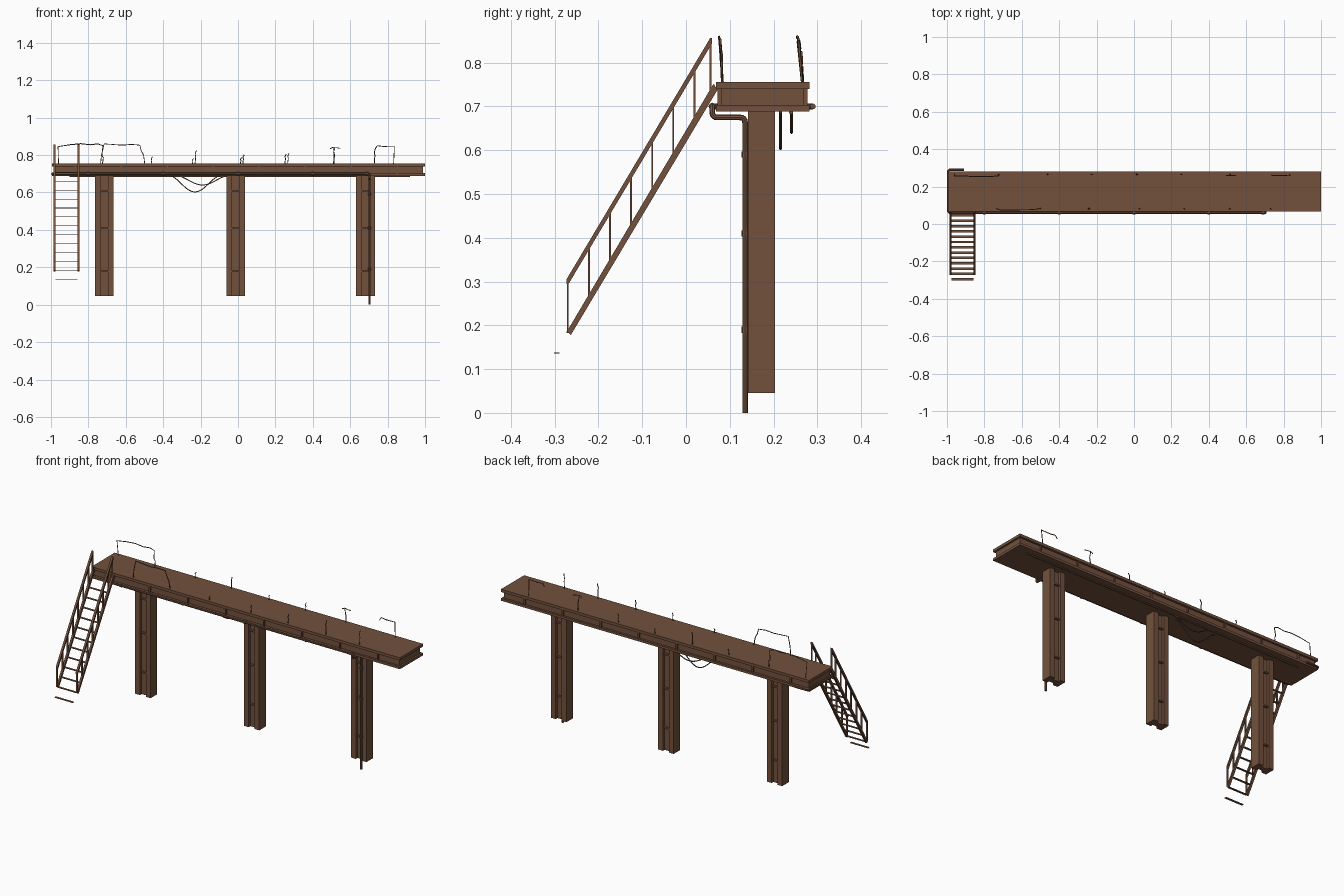
import bpy
import math
import random
from mathutils import Vector

random.seed(4)
if "Cube" in bpy.data.objects:
    bpy.data.objects.remove(bpy.data.objects["Cube"])

rust = bpy.data.materials.new("rusty brown")
rust.use_nodes = True
rust.diffuse_color = (0.17, 0.083, 0.047, 1)
rust.node_tree.nodes["Principled BSDF"].inputs["Base Color"].default_value = rust.diffuse_color


def add_mesh(name, verts, faces):
    mesh = bpy.data.meshes.new(name)
    mesh.from_pydata(verts, [], faces)
    mesh.materials.append(rust)
    obj = bpy.data.objects.new(name, mesh)
    bpy.context.collection.objects.link(obj)
    return obj


def extrude(name, outline, vec):
    """Closed prism from a flat outline pushed along a vector."""
    n = len(outline)
    base = [Vector(p) for p in outline]
    verts = base + [p + Vector(vec) for p in base]
    faces = [list(range(n))[::-1], list(range(n, 2 * n))]
    faces += [[i, (i + 1) % n, n + (i + 1) % n, n + i] for i in range(n)]
    obj = add_mesh(name, verts, faces)
    normals_out(obj)
    return obj


def normals_out(obj):
    import bmesh
    bm = bmesh.new()
    bm.from_mesh(obj.data)
    bmesh.ops.recalc_face_normals(bm, faces=bm.faces)
    bm.to_mesh(obj.data)
    bm.free()


def box(name, x0, x1, y0, y1, z0, z1):
    return extrude(name, [(x0, y0, z0), (x1, y0, z0), (x1, y1, z0), (x0, y1, z0)], (0, 0, z1 - z0))


def rounded(points, r):
    """Replace inner corners of a path with short arcs."""
    pts = [Vector(p) for p in points]
    out = [pts[0]]
    for a, b, c in zip(pts, pts[1:], pts[2:]):
        p, q = b + (a - b).normalized() * r, b + (c - b).normalized() * r
        for i in range(5):
            t = i / 4
            out.append(p * (1 - t) ** 2 + b * 2 * t * (1 - t) + q * t ** 2)
    return out + [pts[-1]]


def tube(name, points, radius, bevel=2):
    curve = bpy.data.curves.new(name, "CURVE")
    curve.dimensions = "3D"
    curve.bevel_depth = radius
    curve.bevel_resolution = bevel
    curve.use_fill_caps = True
    spline = curve.splines.new("POLY")
    spline.points.add(len(points) - 1)
    for sp, p in zip(spline.points, points):
        sp.co = (*p, 1)
    temp = bpy.data.objects.new(name + "_path", curve)
    bpy.context.collection.objects.link(temp)
    graph = bpy.context.evaluated_depsgraph_get()
    mesh = bpy.data.meshes.new_from_object(temp.evaluated_get(graph))
    bpy.data.objects.remove(temp)
    mesh.materials.clear()
    mesh.materials.append(rust)
    obj = bpy.data.objects.new(name, mesh)
    bpy.context.collection.objects.link(obj)
    if bevel > 0:
        bpy.ops.object.select_all(action="DESELECT")
        obj.select_set(True)
        bpy.context.view_layer.objects.active = obj
        bpy.ops.object.shade_smooth_by_angle()
    return obj


# Deck: an I-shaped girder with upright stiffeners on its web
Y0, Y1, TOP = 0.068, 0.282, 0.756
box("deck_top", -0.995, 1, Y0, Y1, 0.740, TOP)
box("deck_web", -0.985, 0.99, 0.08, 0.27, 0.702, 0.741)
box("deck_bottom", -0.995, 1, Y0, Y1, 0.689, 0.703)
for i in range(8):
    x = -0.87 + i * 0.246
    box("web_stiffener", x - 0.004, x + 0.004, 0.072, 0.278, 0.702, 0.741)

# Columns: H section with grooves front and back, crossed by stiffeners
for cx in (-0.715, -0.012, 0.682):
    half = [(-0.05, 0.142), (-0.019, 0.142), (-0.019, 0.158), (0.019, 0.158), (0.019, 0.142), (0.05, 0.142)]
    outline = half + [(x, 0.345 - y) for x, y in reversed(half)]
    extrude("column", [(cx + x, y, 0.046) for x, y in outline], (0, 0, 0.645))
    for z in (0.18, 0.41, 0.61):
        box("column_stiffener", cx - 0.02, cx + 0.02, 0.147, 0.198, z - 0.004, z + 0.004)

# Drain pipe down a column, along the front edge and round the end
path = [(0.703, 0.135, 0.0), (0.703, 0.135, 0.675), (0.703, 0.06, 0.675), (0.703, 0.06, 0.70),
        (-0.993, 0.06, 0.70), (-0.993, 0.29, 0.70), (-0.91, 0.29, 0.70)]
tube("drain_pipe", rounded(path, 0.012), 0.0065)
for z in (0.19, 0.41, 0.59):
    tube("pipe_collar", [(0.703, 0.135, z - 0.007), (0.703, 0.135, z + 0.007)], 0.0085)
for x in (-0.8, -0.4, 0, 0.4, 0.69):
    tube("pipe_collar", [(x - 0.007, 0.06, 0.70), (x + 0.007, 0.06, 0.70)], 0.0085)
tube("under_pipe", [(-0.9, 0.24, 0.687), (0.92, 0.24, 0.687)], 0.005)

# Loose cables hanging below the deck
for y, x0, x1, low in ((0.216, -0.36, -0.10, 0.603), (0.241, -0.32, -0.06, 0.640)):
    pts = []
    for i in range(25):
        t = i / 24
        pts.append((x0 + (x1 - x0) * t, y, 0.688 - (0.688 - low) * math.sin(math.pi * t) ** 1.6))
    tube("hanging_cable", pts, 0.003, 1)

# Stairs: stringers, handrails and posts on both sides, thin treads between
SLOPE = 0.56 / 0.335
for sx in (-0.981, -0.853):
    w = 0.006
    extrude("stair_stringer", [(sx - w, -0.272, 0.186), (sx - w, -0.263, 0.178), (sx - w, 0.072, 0.738),
                               (sx - w, 0.063, 0.752)], (2 * w, 0, 0))
    extrude("stair_handrail", [(sx - w, -0.273, 0.295), (sx - w, -0.268, 0.295), (sx - w, 0.059, 0.843),
                               (sx - w, 0.059, 0.856), (sx - w, 0.055, 0.856), (sx - w, -0.273, 0.305)],
            (2 * w, 0, 0))
    for i in range(8):
        y = min(-0.27 + i * 0.0482, 0.056)
        z = 0.186 + (y + 0.27) * SLOPE
        box("stair_post", sx - w * 0.8, sx + w * 0.8, y - 0.002, y + 0.002, z, z + 0.113)
for i in range(13):
    y, z = -0.295 + i * 0.0284, 0.137 + i * 0.0475
    box("stair_tread", -0.976, -0.859, y - 0.0065, y + 0.0065, z - 0.0015, z + 0.0015)


# Broken railing: bent rods along both edges of the deck
def rod(name, y, lean, points):
    pts = [(x, y + lean * (z - TOP) / 0.1 + random.uniform(-0.002, 0.002), z) for x, z in points]
    tube(name, pts, 0.0026, 0)


BACK, FRONT = 0.266, 0.083
rod("back_rail", BACK, -0.010, [(-0.96, 0.75), (-0.962, 0.845), (-0.90, 0.855), (-0.84, 0.861), (-0.79, 0.855),
                                (-0.75, 0.86), (-0.722, 0.85), (-0.728, 0.80), (-0.72, 0.785), (-0.725, 0.75)])
rod("front_rail", FRONT, -0.006, [(-0.735, 0.75), (-0.73, 0.80), (-0.715, 0.86), (-0.62, 0.853), (-0.57, 0.857),
                                  (-0.525, 0.853), (-0.518, 0.825), (-0.505, 0.80), (-0.498, 0.75)])
rod("back_rail_end", BACK, -0.008, [(0.832, 0.75), (0.836, 0.848), (0.78, 0.846), (0.745, 0.85), (0.733, 0.832)])
rod("back_rail_hook", BACK, -0.008, [(0.512, 0.75), (0.516, 0.80), (0.508, 0.842), (0.548, 0.836)])
rod("back_rail_hook_tip", BACK, -0.008, [(0.508, 0.842), (0.492, 0.834)])
for y, x, h in ((BACK, -0.465, 0.035), (BACK, -0.23, 0.07), (BACK, 0.012, 0.03), (BACK, 0.25, 0.05),
                (FRONT, -0.245, 0.025), (FRONT, 0.025, 0.045), (FRONT, 0.265, 0.055),
                (FRONT, 0.51, 0.085), (FRONT, 0.728, 0.085)):
    rod("broken_post", y, -0.004, [(x, 0.75), (x + 0.004, TOP + h * 0.5), (x + 0.001, TOP + h * 0.7),
                                   (x + 0.008, TOP + h)])
